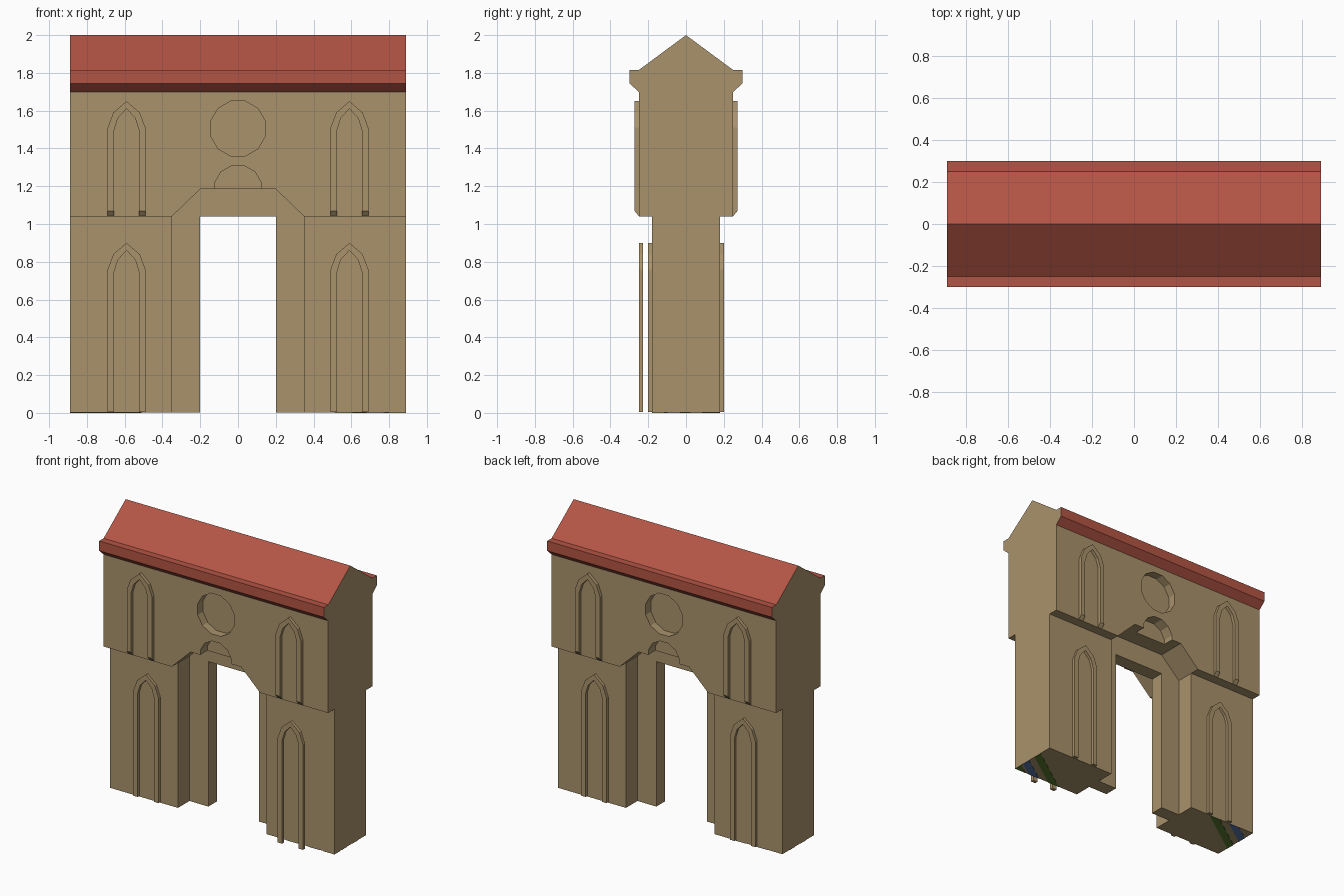
import bpy, bmesh, math
from mathutils import Vector

if "Cube" in bpy.data.objects:
    bpy.data.objects.remove(bpy.data.objects["Cube"])


def material(name, rgb):
    m = bpy.data.materials.new(name)
    m.diffuse_color = (*rgb, 1)
    m.use_nodes = True
    m.node_tree.nodes["Principled BSDF"].inputs["Base Color"].default_value = m.diffuse_color
    return m


STONE = material("sandstone", (0.40, 0.29, 0.15))
ROOF = material("red_tile", (0.45, 0.09, 0.058))
GREEN = material("green_patch", (0.10, 0.20, 0.03))
BLUE = material("blue_patch", (0.10, 0.18, 0.40))


def prism(name, outline, axis, a, b, mat):
    """Extrude a 2D outline along an axis from a to b."""
    def place(p, t):
        return {"x": (t, p[0], p[1]), "y": (p[0], t, p[1]), "z": (p[0], p[1], t)}[axis]
    bm = bmesh.new()
    lo = [bm.verts.new(place(p, a)) for p in outline]
    hi = [bm.verts.new(place(p, b)) for p in outline]
    bm.faces.new(lo)
    bm.faces.new(hi)
    n = len(outline)
    for i in range(n):
        j = (i + 1) % n
        bm.faces.new((lo[i], lo[j], hi[j], hi[i]))
    return finish(name, bm, mat)


def finish(name, bm, mat):
    bmesh.ops.recalc_face_normals(bm, faces=bm.faces)
    me = bpy.data.meshes.new(name)
    bm.to_mesh(me)
    bm.free()
    me.materials.append(mat)
    ob = bpy.data.objects.new(name, me)
    bpy.context.collection.objects.link(ob)
    return ob


def rect(x0, x1, z0, z1):
    return [(x0, z0), (x1, z0), (x1, z1), (x0, z1)]


def ring(r, z, n=12):
    return [(r * math.cos(math.tau * (i + 0.5) / n), z + r * math.sin(math.tau * (i + 0.5) / n))
            for i in range(n)]


def cut(ob, cutter):
    mod = ob.modifiers.new("cut", "BOOLEAN")
    mod.operation = "DIFFERENCE"
    mod.solver = "EXACT"
    mod.object = cutter
    bpy.context.view_layer.objects.active = ob
    bpy.ops.object.modifier_apply(modifier=mod.name)
    bpy.data.objects.remove(cutter)


# Upper storey with splayed gate head
upper = prism("upper_wall", [(-0.89, 1.04), (-0.35, 1.04), (-0.2, 1.185), (0.2, 1.185),
                             (0.35, 1.04), (0.89, 1.04), (0.89, 1.71), (-0.89, 1.71)],
              "y", -0.25, 0.25, STONE)

# Round recess and half-round niche on both faces
for s in (-1, 1):
    cut(upper, prism("round_cutter", ring(0.15, 1.505), "y", s * 0.19, s * 0.3, STONE))
    cut(upper, prism("niche_cutter", ring(0.128, 1.185), "y", s * 0.17, s * 0.3, STONE))

# Recessed lintel above the opening
prism("lintel", [(-0.35, 1.04), (0.35, 1.04), (0.2, 1.185), (-0.2, 1.185)], "y", -0.05, 0.05, STONE)

# Roof: tiled slopes and eaves, stone gable ends
roof = prism("roof", [(0, 2), (-0.25, 1.815), (-0.3, 1.815), (-0.3, 1.745), (-0.25, 1.70),
                      (0.25, 1.70), (0.3, 1.745), (0.3, 1.815), (0.25, 1.815)],
             "x", -0.89, 0.89, ROOF)
roof.data.materials.append(STONE)
for f in roof.data.polygons:
    f.material_index = 1 if abs(f.normal.x) > 0.9 else 0

# Piers and thin jambs of the gateway
for s, side in ((-1, "left"), (1, "right")):
    prism(side + "_pier", rect(s * 0.35, s * 0.89, 0.002, 1.04), "y", -0.18, 0.18, STONE)
    prism(side + "_jamb", rect(s * 0.2, s * 0.35, 0.002, 1.04), "y", -0.05, 0.05, STONE)


def lancet(w, z0, spring, shoulder, apex):
    right = [(w, z0), (w, spring), (w * 0.7, shoulder)]
    return right + [(0, apex)] + [(-x, z) for x, z in reversed(right)]


def window_frame(name, cx, s, z0, apex, y_in, y_out, foot):
    """Pointed-arch moulding; feet slope back to the wall by 'foot'."""
    bm = bmesh.new()
    outer = lancet(0.1, z0, apex - 0.14, apex - 0.06, apex)
    inner = lancet(0.066, z0, apex - 0.155, apex - 0.09, apex - 0.04)
    rows = []
    for o, i in zip(outer, inner):
        lift = foot if o[1] == z0 else 0
        rows.append([bm.verts.new((cx + p[0], s * y, p[1] + (lift if y == y_out else 0)))
                     for p, y in ((o, y_in), (o, y_out), (i, y_out), (i, y_in))])
    for a, b in zip(rows, rows[1:]):
        for k in range(4):
            m = (k + 1) % 4
            bm.faces.new((a[k], a[m], b[m], b[k]))
    bm.faces.new(rows[0])
    bm.faces.new(rows[-1])
    finish(name, bm, STONE)


# Window mouldings; the front right lower one stands clear of the wall
for s, face in ((-1, "front"), (1, "back")):
    for cx, side in ((-0.59, "left"), (0.59, "right")):
        window_frame(f"{face}_{side}_upper_window", cx, s, 1.04, 1.65, 0.248, 0.273, 0.03)
        loose = s < 0 and cx > 0
        y0, y1 = (0.227, 0.25) if loose else (0.178, 0.2)
        window_frame(f"{face}_{side}_lower_window", cx, s, 0.006, 0.90, y0, y1, 0)

# Diagonal painted stripes under the piers
for s in (-1, 1):
    for k0, k1, mat in ((0.0, 0.09, GREEN), (0.12, 0.21, BLUE), (0.29, 0.38, GREEN)):
        if s < 0 and k0 == 0:
            continue
        pts = [(0.89 - k1, -0.18), (0.89 - k0, -0.18), (0.89, -0.18 + 0.7 * k0), (0.89, -0.18 + 0.7 * k1)]
        if k0 == 0:
            pts.pop(2)
        prism("base_stripe", [(s * x, s * y) for x, y in pts], "z", 0.0, 0.002, mat)
